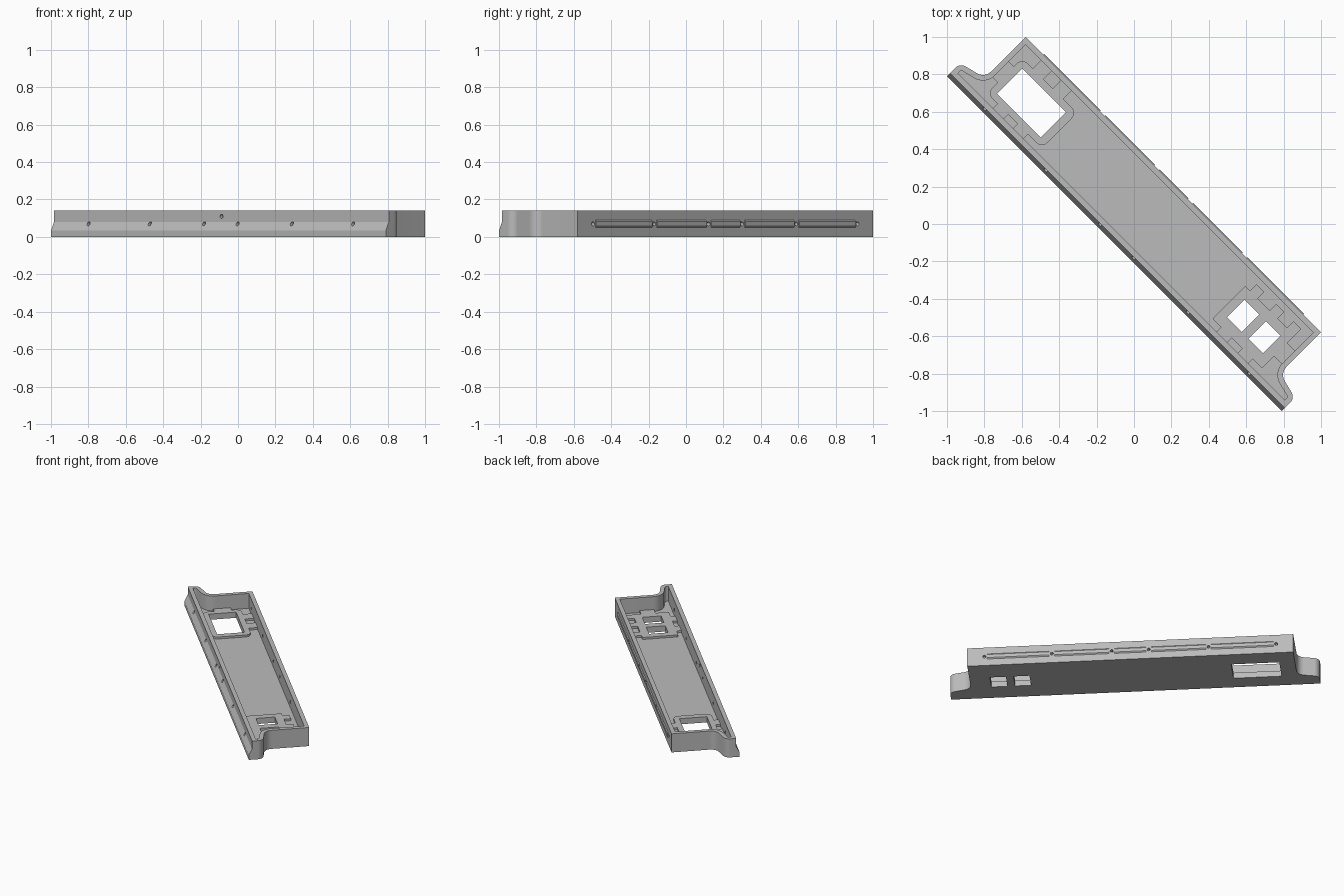
import bpy, bmesh, math
from mathutils import Matrix

if "Cube" in bpy.data.objects:
    bpy.data.objects.remove(bpy.data.objects["Cube"])

# Built lengthwise along x, then turned to the diagonal at the end
TURN = Matrix.Rotation(math.radians(-45), 4, 'Z')
H, FLOOR, PAD, WALL = 0.14, 0.028, 0.043, 0.03
BACK, HOLES = 0.297, (-1.0, -0.537, -0.127, 0.127, 0.537, 1.0)

grey = bpy.data.materials.new("plain grey")
grey.diffuse_color = (0.5, 0.5, 0.5, 1)
grey.use_nodes = True
grey.node_tree.nodes["Principled BSDF"].inputs["Base Color"].default_value = grey.diffuse_color


def make(name, bm):
    bmesh.ops.recalc_face_normals(bm, faces=bm.faces)
    me = bpy.data.meshes.new(name)
    bm.to_mesh(me)
    bm.free()
    me.materials.append(grey)
    ob = bpy.data.objects.new(name, me)
    bpy.context.collection.objects.link(ob)
    return ob


def loft(bm, rings):
    """Skin a list of closed rings and cap both ends."""
    loops = [[bm.verts.new(p) for p in r] for r in rings]
    n = len(loops[0])
    for a, b in zip(loops, loops[1:]):
        for i in range(n):
            j = (i + 1) % n
            bm.faces.new((a[i], a[j], b[j], b[i]))
    bm.faces.new(loops[0][::-1])
    bm.faces.new(loops[-1])


def box(bm, x0, x1, y0, y1, z0, z1):
    pts = [(x0, y0), (x1, y0), (x1, y1), (x0, y1)]
    loft(bm, [[(x, y, z) for x, y in pts] for z in (z0, z1)])


def arc(cx, cy, r, a0, a1, n=8):
    angs = [math.radians(a0 + (a1 - a0) * i / n) for i in range(n + 1)]
    return [(cx + r * math.cos(a), cy + r * math.sin(a)) for a in angs]


def outline(t, front, z):
    """Tray outline with a curved ear at each end, inset by t."""
    half = [(1.266 - t, front + t)]
    half += arc(1.22, -0.085, 0.046 - t, 0, 75)
    half += arc(1.177, 0.035, 0.06 + t, 255, 180)
    half.append((1.117 - t, BACK - t))
    return [(x, y, z) for x, y in half + [(-x, y) for x, y in reversed(half)]]


def rounded_pad(bm, x0, x1, y0, y1, r):
    pts = (arc(x1 - r, y1 - r, r, 0, 90, 5) + arc(x0 + r, y1 - r, r, 90, 180, 5)
           + arc(x0 + r, y0 + r, r, 180, 270, 5) + arc(x1 - r, y0 + r, r, 270, 360, 5))
    loft(bm, [[(x, y, z) for x, y in pts] for z in (FLOOR - 0.004, PAD)])


def cut(ob, cutter):
    m = ob.modifiers.new("cut", 'BOOLEAN')
    m.operation, m.solver, m.object = 'DIFFERENCE', 'EXACT', cutter
    bpy.context.view_layer.objects.active = ob
    bpy.ops.object.modifier_apply(modifier=m.name)


# Tray: outer wall with sloped front ledge, rim, inner wall and floor
bm = bmesh.new()
loft(bm, [outline(0, -0.148, 0), outline(0, -0.148, 0.035), outline(0, -0.125, 0.08),
          outline(0, -0.125, H), outline(WALL, -0.125, H), outline(WALL, -0.125, FLOOR)])
tray = make("tray", bm)

# Raised pad around the large window, with locating tabs
bm = bmesh.new()
z0 = FLOOR - 0.004
rounded_pad(bm, -1.05, -0.635, -0.062, 0.205, 0.04)
for x in (-0.93, -0.78):
    box(bm, x - 0.04, x + 0.04, 0.205, 0.27, z0, PAD)
    box(bm, x - 0.04, x + 0.04, -0.098, -0.062, z0, PAD)
box(bm, -1.09, -1.05, 0.02, 0.14, z0, PAD)
large_pad = make("large_window_pad", bm)

# Raised pad around the two small windows, with locating tabs
bm = bmesh.new()
rounded_pad(bm, 0.655, 1.03, -0.062, 0.187, 0.006)
for x in (0.72, 0.87, 1.0):
    box(bm, x - 0.03, x + 0.03, 0.187, 0.235, z0, PAD)
for x in (0.76, 0.92):
    box(bm, x - 0.04, x + 0.04, -0.098, -0.062, z0, PAD)
box(bm, 1.03, 1.09, 0.03, 0.13, z0, PAD)
small_pad = make("small_window_pad", bm)

# Cutter for the windows
bm = bmesh.new()
for w in ((-1.01, -0.68, -0.025, 0.165), (0.705, 0.815, 0, 0.131), (0.867, 0.977, 0, 0.131)):
    box(bm, *w, -0.05, 0.1)
windows = make("window_cutter", bm)

# Cutter for the screw holes in both long walls and the cable hole
bm = bmesh.new()
spots = [(x, y, 0.07) for x in HOLES for y in (-0.125, 0.28)] + [(0, -0.12, 0.11)]
for x, y, z in spots:
    bmesh.ops.create_cone(bm, cap_ends=True, segments=16, radius1=0.011, radius2=0.011, depth=0.1,
                          matrix=Matrix.Translation((x, y, z)) @ Matrix.Rotation(math.pi / 2, 4, 'X'))
holes = make("hole_cutter", bm)

for ob in (tray, large_pad, small_pad):
    cut(ob, windows)
cut(tray, holes)
for c in (windows, holes):
    bpy.data.objects.remove(c)

# Chamfered ribs on the back wall, one between each pair of holes
bm = bmesh.new()
section = [(BACK - 0.004, 0.05), (BACK, 0.05), (BACK + 0.006, 0.058),
           (BACK + 0.006, 0.082), (BACK, 0.09), (BACK - 0.004, 0.09)]
for a, b in zip(HOLES, HOLES[1:]):
    loft(bm, [[(x, y, z) for y, z in section] for x in (a + 0.018, b - 0.018)])
ribs = make("back_ribs", bm)

# Turn to the diagonal and smooth the curved ears
for ob in (tray, large_pad, small_pad, ribs):
    ob.data.transform(TURN)
    bpy.ops.object.select_all(action='DESELECT')
    ob.select_set(True)
    bpy.context.view_layer.objects.active = ob
    bpy.ops.object.shade_smooth_by_angle(angle=math.radians(24))
